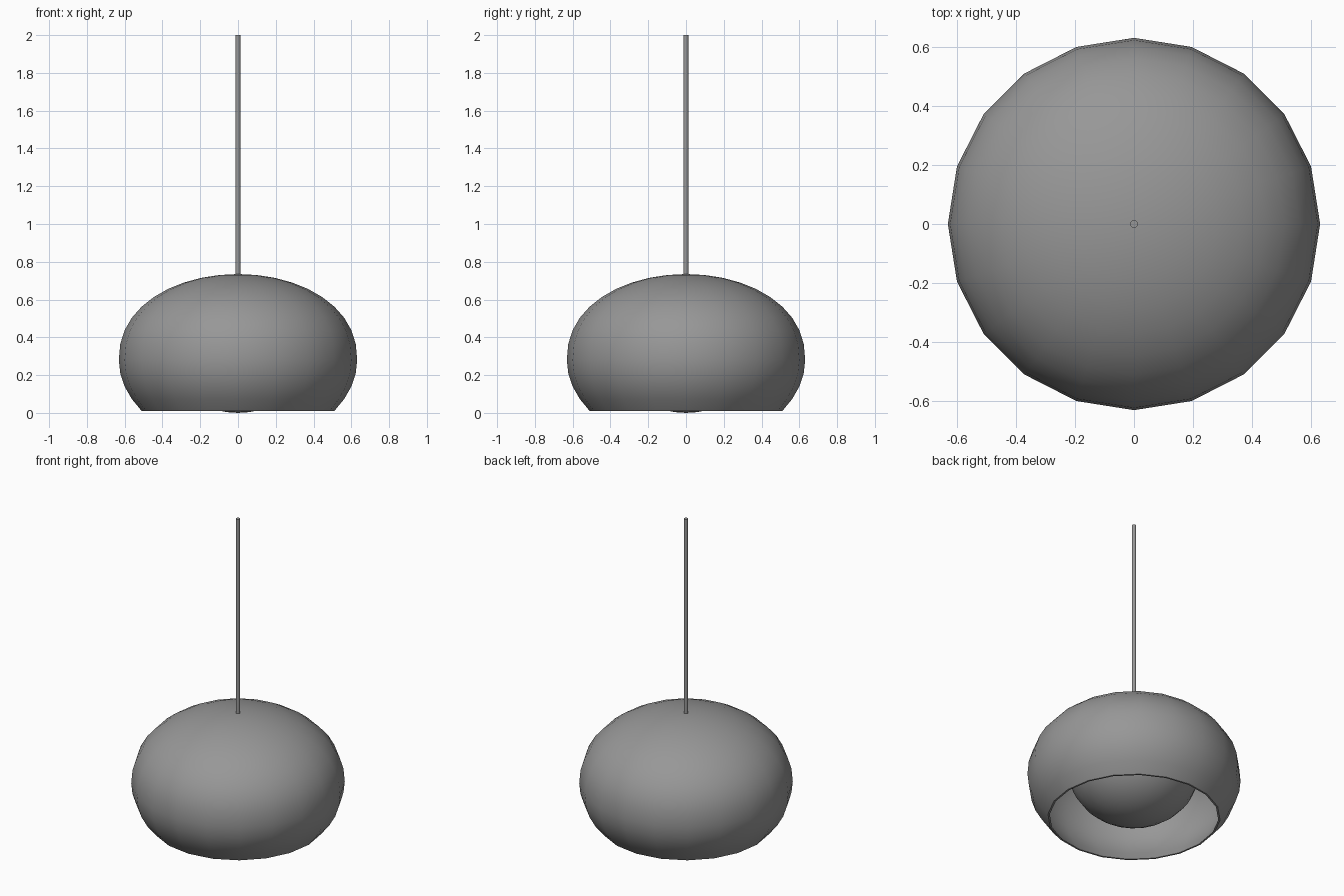
import bpy, bmesh, math

if "Cube" in bpy.data.objects:
    bpy.data.objects.remove(bpy.data.objects["Cube"])

SIDES = 20

grey = bpy.data.materials.new("dark_grey")
grey.diffuse_color = (0.31, 0.31, 0.31, 1)
grey.use_nodes = True
grey.node_tree.nodes["Principled BSDF"].inputs["Base Color"].default_value = grey.diffuse_color


def finish(obj, angle=40):
    obj.data.materials.append(grey)
    bpy.ops.object.select_all(action='DESELECT')
    obj.select_set(True)
    bpy.context.view_layer.objects.active = obj
    bpy.ops.object.shade_smooth_by_angle(angle=math.radians(angle))


def add_object(name, bm):
    mesh = bpy.data.meshes.new(name)
    bm.to_mesh(mesh)
    bm.free()
    obj = bpy.data.objects.new(name, mesh)
    bpy.context.collection.objects.link(obj)
    finish(obj)


# Shade: hollow flattened dome, open below, slightly fuller above its widest line
def profile(radius, half_height):
    points = []
    for a in range(-36, 90, 9):
        s = math.sin(math.radians(a))
        s = s ** 0.9 if s > 0 else s
        points.append((radius * math.cos(math.radians(a)), 0.28 + half_height * s))
    return points


outer = profile(0.631, 0.455)
inner = profile(0.617, 0.441)
outer[0] = (0.51, 0.01)
inner[0] = (0.499, 0.01)

bm = bmesh.new()


def ring(r, z):
    return [bm.verts.new((r * math.cos(2 * math.pi * i / SIDES),
                          r * math.sin(2 * math.pi * i / SIDES), z))
            for i in range(SIDES)]


rings = [ring(r, z) for r, z in inner[::-1] + outer]
for a, b in zip(rings, rings[1:]):
    for i in range(SIDES):
        j = (i + 1) % SIDES
        bm.faces.new((a[i], a[j], b[j], b[i]))
for loop, z in ((rings[0], 0.721), (rings[-1], 0.735)):
    tip = bm.verts.new((0, 0, z))
    for i in range(SIDES):
        bm.faces.new((loop[i], loop[(i + 1) % SIDES], tip))
bmesh.ops.recalc_face_normals(bm, faces=bm.faces)
add_object("shade", bm)

# Bulb: rounded globe just reaching below the rim
bm = bmesh.new()
bmesh.ops.create_uvsphere(bm, u_segments=SIDES, v_segments=20, radius=1)
for v in bm.verts:
    v.co = (v.co.x * 0.39, v.co.y * 0.39, v.co.z * 0.34 + 0.34)
add_object("bulb", bm)

# Suspension rod
bpy.ops.mesh.primitive_cylinder_add(vertices=16, radius=0.013, depth=1.3,
                                    location=(0, 0, 1.35))
rod = bpy.context.object
rod.name = "suspension_rod"
finish(rod)
